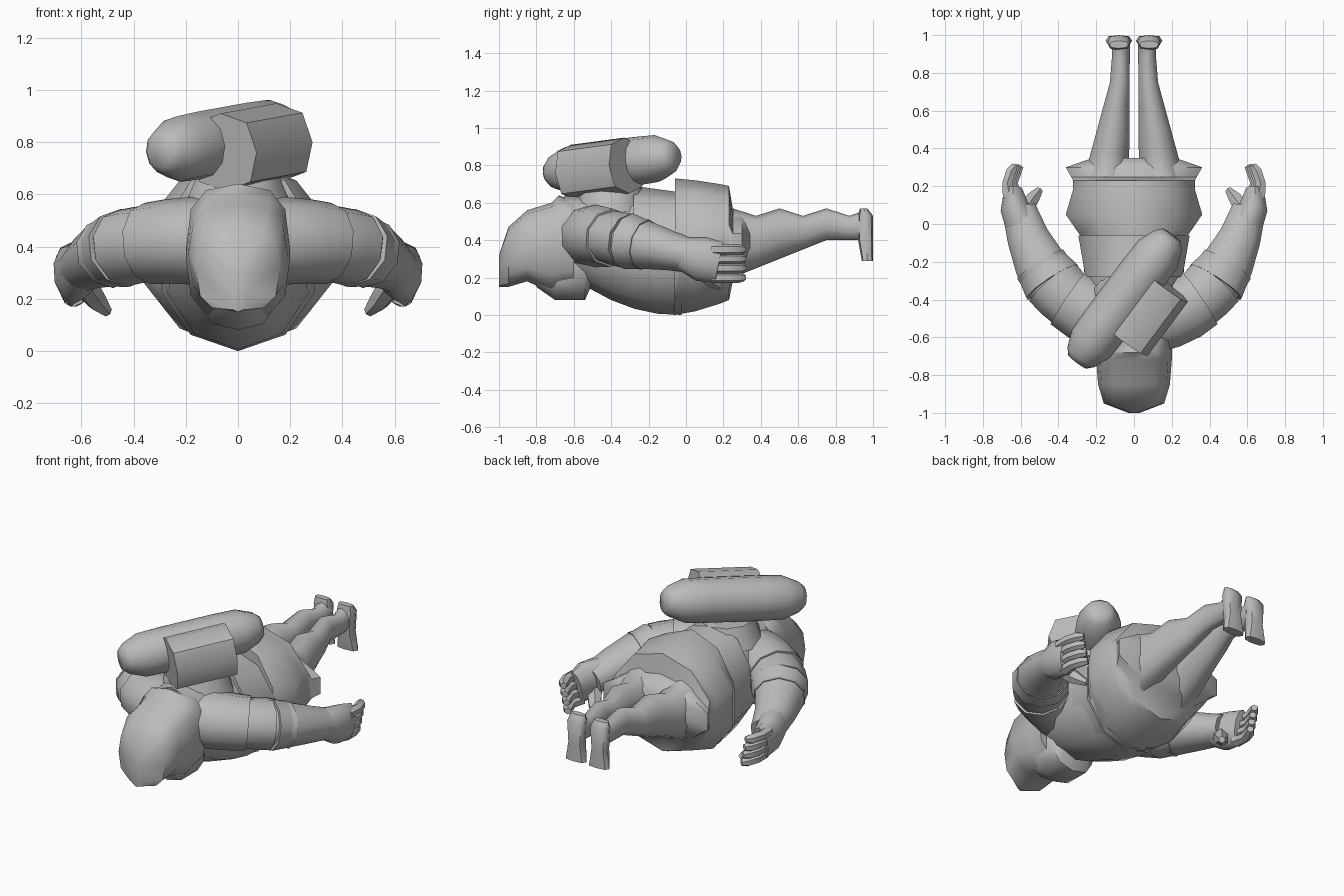
import bpy, bmesh, math
from mathutils import Vector

cube = bpy.data.objects.get("Cube")
if cube:
    bpy.data.objects.remove(cube)

shade = .5
grey = bpy.data.materials.new("plain grey")
grey.use_nodes = True
grey.diffuse_color = (shade, shade, shade, 1)
grey.node_tree.nodes["Principled BSDF"].inputs["Base Color"].default_value = grey.diffuse_color

UPWARD = Vector((0, 0, 1))
BACKWARD = Vector((0, 1, 0))


def loft(name, rings, sides=10, normal=None, up=UPWARD, power=1, mirror=False):
    """Skin closed rings given as (centre, half width, half height)."""
    bm = bmesh.new()
    centres = [Vector(ring[0]) for ring in rings]
    last = len(rings) - 1
    loops = []
    for index, (centre, width, height) in enumerate(rings):
        tangent = centres[min(index + 1, last)] - centres[max(index - 1, 0)]
        facing = (normal or tangent).normalized()
        side = facing.cross(up).normalized()
        lift = side.cross(facing)
        loop = []
        for corner in range(sides):
            turn = math.tau * corner / sides
            across, rise = math.sin(turn), math.cos(turn)
            across = math.copysign(abs(across) ** power, across)
            rise = math.copysign(abs(rise) ** power, rise)
            place = centres[index] + side * across * width + lift * rise * height
            loop.append(bm.verts.new(place))
        loops.append(loop)
    for near, far in zip(loops, loops[1:]):
        for corner in range(sides):
            following = (corner + 1) % sides
            bm.faces.new((near[corner], near[following], far[following], far[corner]))
    bm.faces.new(loops[0])
    bm.faces.new(loops[-1])
    bmesh.ops.recalc_face_normals(bm, faces=bm.faces)
    mesh = bpy.data.meshes.new(name)
    bm.to_mesh(mesh)
    bm.free()
    mesh.materials.append(grey)
    part = bpy.data.objects.new(name, mesh)
    bpy.context.collection.objects.link(part)
    if mirror:
        part.modifiers.new("mirror", "MIRROR")
    bpy.ops.object.select_all(action="DESELECT")
    bpy.context.view_layer.objects.active = part
    part.select_set(True)
    bpy.ops.object.shade_smooth_by_angle(angle=math.radians(50))


def span(y, low, high, half, x=0):
    """Upright ring between two heights."""
    return (x, y, (low + high) / 2), half, (high - low) / 2


def torso_ring(y):
    """Belly deepens and widens towards the waist."""
    bend = (y + .05) ** 2
    return span(y, .65 * bend, .64, .29 - .3 * bend)


def leg_ring(y):
    """Thigh tapers to the ankle, with rippled cloth on top."""
    half = max(.05, .16 - .14 * y)
    top = .55 + .02 * math.cos(math.tau * y * 4)
    return span(y, min(.4, .1 + .4 * y), top, half, half + .02)


def arm_point(t):
    """Point on the bent arm from shoulder to hand."""
    shoulder, elbow, hand = Vector((.1, -.5, .42)), Vector((.5, -.45, .44)), Vector((.63, .17, .28))
    return shoulder.lerp(elbow, t).lerp(elbow.lerp(hand, t), t)


def sleeve(name, begin, end, flare):
    """Tube along the arm that flares towards its far edge."""
    rings = []
    for step in range(4):
        fraction = step / 3
        t = begin + (end - begin) * fraction
        radius = (.2 - .1 * t) * (1 + flare * (fraction - .5))
        rings.append((arm_point(t), radius, radius * .9))
    loft(name, rings, mirror=True)


# Head and face, crown forward
loft("head", [span(-1, .15, .32, .03), span(-.95, .15, .47, .16), span(-.85, .18, .56, .19),
              span(-.72, .12, .6, .2), span(-.68, .13, .64, .2), span(-.6, .15, .61, .2)],
     sides=12, normal=BACKWARD, power=.7)
loft("chin", [span(-.8, .15, .4, .12), span(-.7, .08, .4, .15),
              span(-.54, .08, .4, .15), span(-.5, .17, .4, .12)],
     normal=BACKWARD, power=.8)

# Body, belt and jacket
loft("torso", [torso_ring(step / 8 - .65) for step in range(6)], normal=BACKWARD)
loft("belt", [span(-.28, .04, .69, .27), span(-.06, 0, .66, .31)], normal=BACKWARD)
loft("jacket_hem", [span(-.06, 0, .73, .3), span(.05, .02, .72, .38), span(.18, .06, .7, .34),
                    span(.23, .08, .69, .34), span(.25, .18, .57, .35), span(.3, .22, .55, .38),
                    span(.35, .3, .5, .23)], normal=BACKWARD)

# Legs and hanging feet
loft("legs", [leg_ring(step / 8) for step in range(2, 8)] + [leg_ring(.96)],
     normal=BACKWARD, mirror=True)
loft("feet", [((.08, .95, .57), .05, .02), ((.08, .96, .53), .06, .04),
              ((.08, .96, .4), .05, .04), ((.08, .97, .29), .07, .03)],
     sides=8, normal=-UPWARD, up=BACKWARD, power=.7, mirror=True)

# Sleeves in overlapping tiers, then bare forearms
sleeve("shoulders", 0, .35, .1)
sleeve("upper_sleeves", .25, .5, .2)
sleeve("lower_sleeves", .4, .62, .2)
sleeve("forearms", .5, .92, -.25)

# Palms on edge with stacked curled fingers, and thumbs
loft("palms", [((.59, -.02, .33), .09, .09), ((.63, .08, .3), .08, .12),
               ((.64, .18, .28), .05, .11)], mirror=True)
for order, finger in enumerate(("little", "ring", "middle", "index")):
    x, z = .63 + order / 100, .2 + order / 20
    loft(finger + "_fingers", [((x, .14, z), .04, .03), ((x + .01, .22, z), .03, .03),
                               ((x - .01, .28, z), .03, .03), ((x - .03, .31, z), .02, .02)],
         sides=6, mirror=True)
loft("thumbs", [((.59, .06, .26), .05, .05), ((.54, .13, .19), .04, .04),
                ((.5, .18, .15), .02, .02)], sides=6, mirror=True)

# Rolled blanket lying diagonally across the back, with rounded ends
roll_start, roll_end = Vector((-.3, -.73, .76)), Vector((.2, -.06, .85))
roll = []
for step in range(9):
    swing = math.cos(math.pi * step / 8)
    radius = max(.06, .13 * math.sqrt(1 - min(1, swing ** 8)))
    roll.append((roll_start.lerp(roll_end, (1 - swing) / 2), radius, radius))
loft("bedroll", roll, sides=12)

# Shorter bundle beside the roll, on a low base
along = (roll_end - roll_start).normalized()
bundle_middle = Vector((.05, -.46, .78))
loft("backpack", [(bundle_middle + along * reach, .16, .15) for reach in (-.18, 0, .18)],
     sides=8, power=.8)
loft("pack_base", [((0, -.4, .55), .22, .2), ((0, -.4, .68), .16, .17)], up=BACKWARD)
